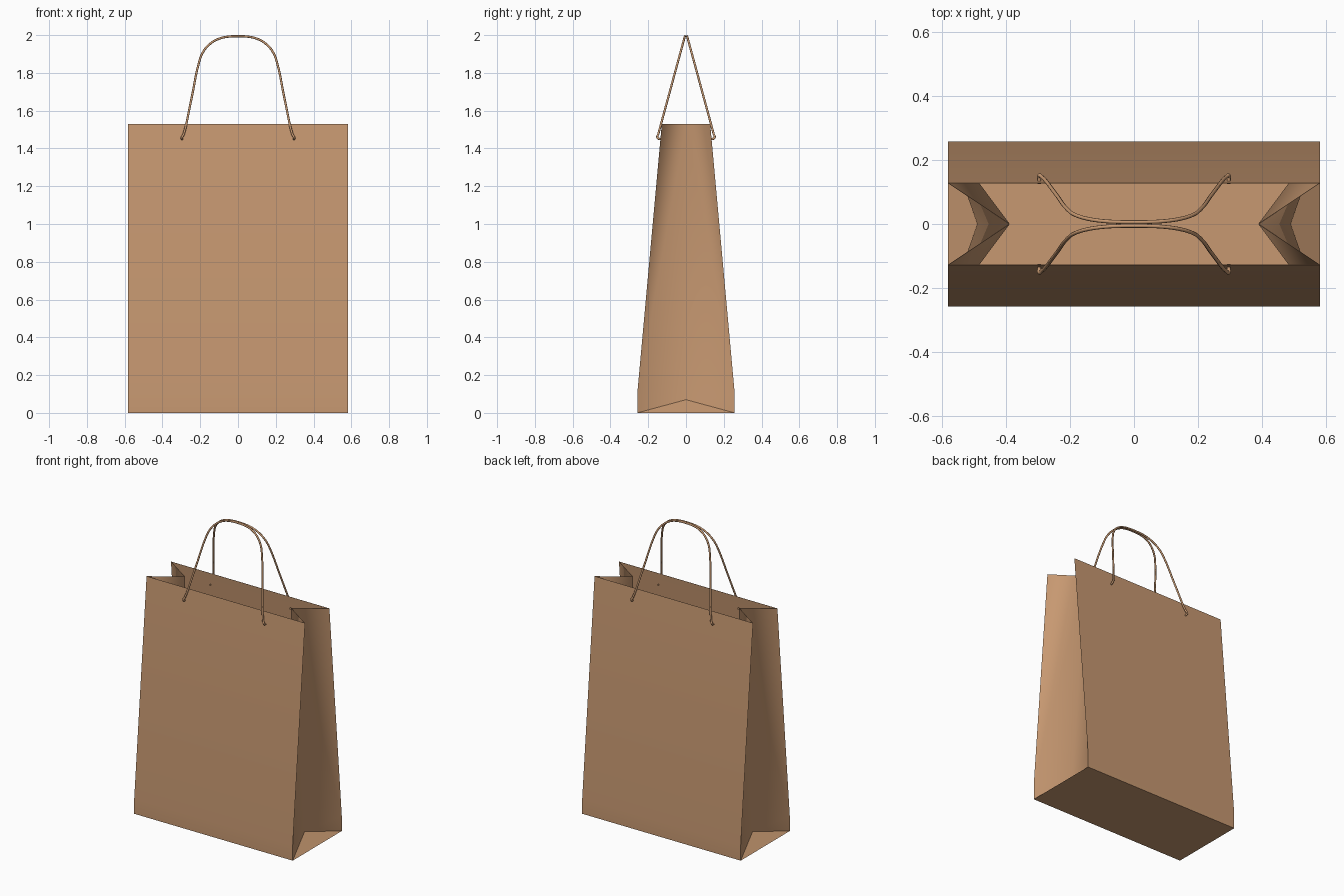
import bpy, bmesh, math

if "Cube" in bpy.data.objects:
    bpy.data.objects.remove(bpy.data.objects["Cube"])

# Colours
def material(name, rgb):
    m = bpy.data.materials.new(name)
    m.diffuse_color = (*rgb, 1)
    m.use_nodes = True
    m.node_tree.nodes["Principled BSDF"].inputs["Base Color"].default_value = m.diffuse_color
    return m

paper = material("kraft_brown", (0.57, 0.315, 0.165))

W = 0.583                                   # half width of the bag
BASE_Y, TOP_Y, BEND_Z, TOP_Z = 0.258, 0.128, 0.10, 1.53

# Paper bag: front and back sheets, folded side gussets, flat floor
bm = bmesh.new()
v = {}
for sx in (-1, 1):
    for sy in (-1, 1):
        for lvl, (y, z) in enumerate(((BASE_Y, 0), (BASE_Y, BEND_Z), (TOP_Y, TOP_Z))):
            v[sx, sy, lvl] = bm.verts.new((sx * W, sy * y, z))
    v[sx, 0, 1] = bm.verts.new((sx * 0.49, 0, 0.07))      # lower end of fold
    v[sx, 0, 2] = bm.verts.new((sx * 0.392, 0, TOP_Z))    # upper end of fold

def face(*keys):
    return bm.faces.new([v[k] for k in keys])

for sy in (-1, 1):
    for lvl in (0, 1):
        face((-1, sy, lvl), (1, sy, lvl), (1, sy, lvl + 1), (-1, sy, lvl + 1))
for sx in (-1, 1):
    face((sx, -1, 0), (sx, 1, 0), (sx, 0, 1))
    for sy in (-1, 1):
        face((sx, sy, 0), (sx, sy, 1), (sx, 0, 1))
        face((sx, sy, 1), (sx, 0, 2), (sx, 0, 1))
        face((sx, sy, 1), (sx, sy, 2), (sx, 0, 2))
floor = face((-1, -1, 0), (-1, 1, 0), (1, 1, 0), (1, -1, 0))
bmesh.ops.recalc_face_normals(bm, faces=bm.faces[:])
floor.normal_update()
if floor.normal.z > 0:
    bmesh.ops.reverse_faces(bm, faces=bm.faces[:])
mesh = bpy.data.meshes.new("paper_bag")
bm.to_mesh(mesh)
bm.free()
mesh.materials.append(paper)
bag = bpy.data.objects.new("paper_bag", mesh)
bpy.context.collection.objects.link(bag)
bpy.context.view_layer.objects.active = bag
bag.select_set(True)
sheet = bag.modifiers.new("sheet", 'SOLIDIFY')
sheet.thickness = 0.003
sheet.offset = -1
bpy.ops.object.modifier_apply(modifier="sheet")
bpy.ops.object.shade_smooth_by_angle(angle=math.radians(50))

# Cord handles: leaning arches whose ends hook through the sheets
HALF = [(0.297, 1.458), (0.288, 1.475), (0.245, 1.67), (0.205, 1.86), (0.188, 1.905),
        (0.15, 1.952), (0.10, 1.981), (0.05, 1.992)]

def handle(name, sy):
    def lean(z):
        return 0.006 + 0.144 * (1.994 - z) / 0.53
    half = [(0.296, 0.126, 1.452), (0.297, 0.140, 1.450)]
    half += [(x, lean(z), z) for x, z in HALF]
    path = half + [(0, lean(1.994), 1.994)] + [(-x, y, z) for x, y, z in reversed(half)]
    cu = bpy.data.curves.new(name, 'CURVE')
    cu.dimensions = '3D'
    cu.bevel_depth = 0.006
    cu.bevel_resolution = 2
    cu.use_fill_caps = True
    sp = cu.splines.new('BEZIER')
    sp.resolution_u = 5
    sp.bezier_points.add(len(path) - 1)
    for p, (x, y, z) in zip(sp.bezier_points, path):
        p.co = (x, sy * y, z)
        p.handle_left_type = p.handle_right_type = 'AUTO'
    cu.materials.append(paper)
    bpy.context.collection.objects.link(bpy.data.objects.new(name, cu))

handle("front_handle", -1)
handle("back_handle", 1)
